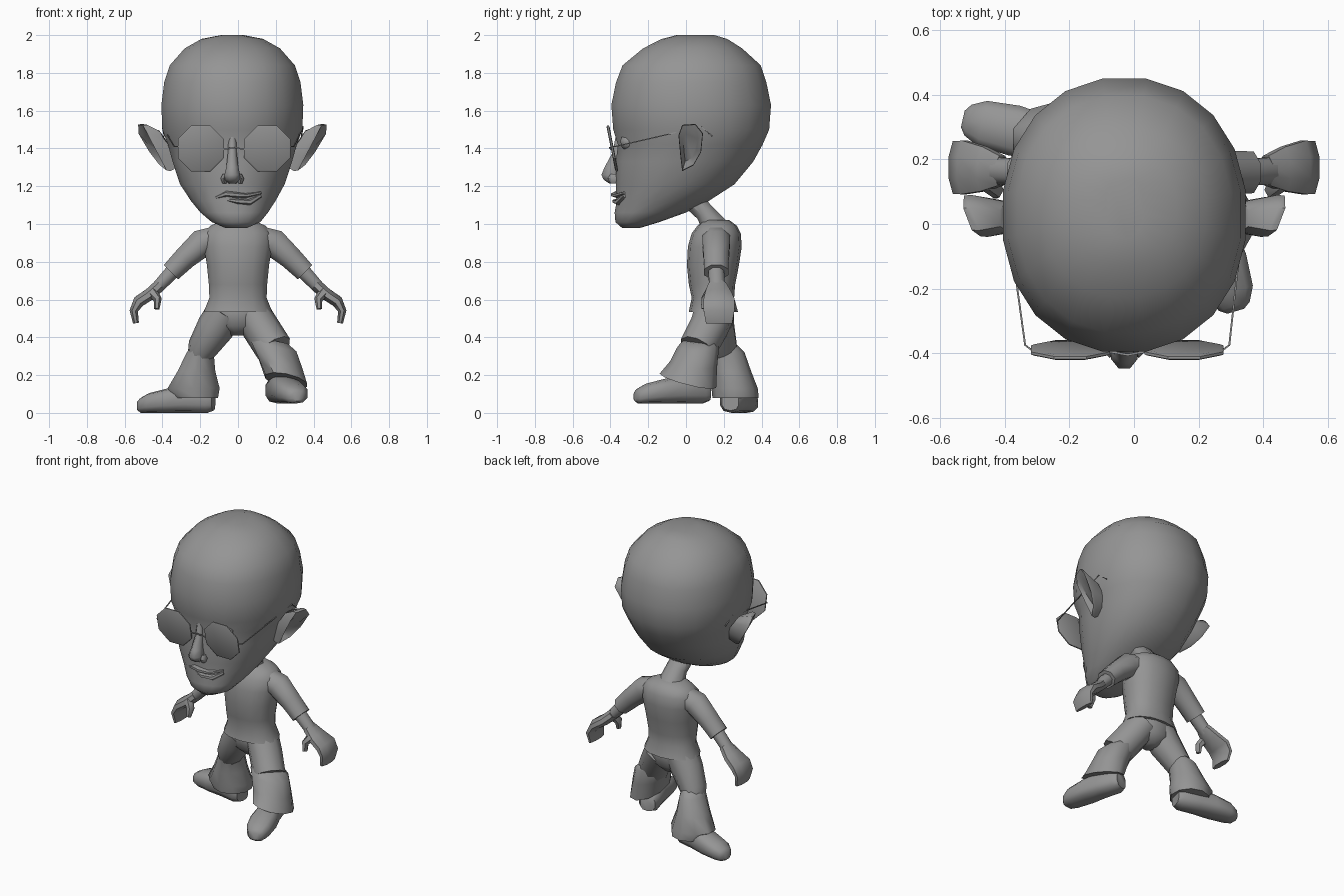
import bpy, bmesh, math
from mathutils import Vector as V

grey = bpy.data.materials.new("plain_grey")
grey.diffuse_color = (0.3, 0.3, 0.3, 1)


def finish(name, bm, angle=50):
    bmesh.ops.recalc_face_normals(bm, faces=bm.faces)
    me = bpy.data.meshes.new(name)
    bm.to_mesh(me)
    bm.free()
    ob = bpy.data.objects.new(name, me)
    bpy.context.collection.objects.link(ob)
    me.materials.append(grey)
    bpy.ops.object.select_all(action='DESELECT')
    ob.select_set(True)
    bpy.context.view_layer.objects.active = ob
    bpy.ops.object.shade_smooth_by_angle(angle=math.radians(angle))
    return ob


def loft(name, rings, n=10, power=1.0, angle=50):
    """Skin closed rings given as (centre, u axis, v axis)."""
    bm = bmesh.new()
    rows = []
    for c, u, v in rings:
        row = []
        for i in range(n):
            a = 2 * math.pi * (i + 0.5) / n
            s, k = math.sin(a), math.cos(a)
            s = math.copysign(abs(s) ** power, s)
            k = math.copysign(abs(k) ** power, k)
            row.append(bm.verts.new(V(c) + V(u) * k + V(v) * s))
        rows.append(row)
    for a, b in zip(rows, rows[1:]):
        for i in range(n):
            j = (i + 1) % n
            bm.faces.new((a[i], a[j], b[j], b[i]))
    bm.faces.new(rows[0])
    bm.faces.new(rows[-1])
    return finish(name, bm, angle)


def slices(name, data, n=14, power=1.0):
    """Level slices: z, centre x, half width, front y, back y."""
    return loft(name, [((x, (f + b) / 2, z), (w, 0, 0), (0, (b - f) / 2, 0))
                       for z, x, w, f, b in data], n, power)


def tube(name, data, n=8, ref=(0, 1, 0), angle=50):
    """Rings square to a path: point, half size along ref, other half size."""
    pts = [V(d[0]) for d in data]
    rings = []
    for i, (p, ru, rv) in enumerate(data):
        t = (pts[min(i + 1, len(pts) - 1)] - pts[max(i - 1, 0)]).normalized()
        u = (V(ref) - t * t.dot(V(ref))).normalized()
        rings.append((p, u * ru, t.cross(u) * rv))
    return loft(name, rings, n, 1.0, angle)


# Head: large skull tapering to the chin
slices("head", [
    (0.98, -0.01, 0.06, -0.34, -0.24), (1.01, -0.01, 0.13, -0.375, -0.14),
    (1.06, -0.02, 0.18, -0.38, 0.0), (1.12, -0.025, 0.225, -0.37, 0.12),
    (1.21, -0.03, 0.28, -0.375, 0.26), (1.33, -0.03, 0.32, -0.375, 0.36),
    (1.42, -0.03, 0.345, -0.365, 0.41), (1.50, -0.03, 0.375, -0.39, 0.445),
    (1.63, -0.03, 0.38, -0.40, 0.455), (1.75, -0.03, 0.365, -0.375, 0.43),
    (1.84, -0.03, 0.335, -0.34, 0.40), (1.93, -0.03, 0.255, -0.23, 0.30),
    (1.98, -0.03, 0.165, -0.13, 0.22), (2.0, -0.03, 0.06, -0.05, 0.15)], 20, 0.93)

# Nose with two nostril wings
slices("nose", [
    (1.215, -0.03, 0.022, -0.41, -0.35), (1.235, -0.03, 0.042, -0.44, -0.34),
    (1.26, -0.03, 0.045, -0.452, -0.34), (1.30, -0.03, 0.035, -0.435, -0.34),
    (1.38, -0.03, 0.025, -0.39, -0.33), (1.46, -0.03, 0.022, -0.375, -0.33)], 8)
for s, side in ((-1, "left"), (1, "right")):
    slices(side + "_nostril", [(1.215, -0.03 + s * 0.042, 0.012, -0.40, -0.35),
                               (1.24, -0.03 + s * 0.045, 0.02, -0.415, -0.34),
                               (1.265, -0.03 + s * 0.04, 0.012, -0.40, -0.35)], 6)

# Lopsided lips
tube("upper_lip", [((-0.13, -0.335, 1.135), 0.01, 0.006), ((-0.06, -0.37, 1.16), 0.022, 0.015),
                   ((-0.02, -0.375, 1.155), 0.025, 0.015), ((0.04, -0.365, 1.15), 0.022, 0.012),
                   ((0.12, -0.325, 1.165), 0.01, 0.008)], 6)
tube("lower_lip", [((-0.07, -0.35, 1.13), 0.015, 0.006), ((0.0, -0.37, 1.12), 0.022, 0.014),
                   ((0.06, -0.355, 1.115), 0.022, 0.016), ((0.12, -0.325, 1.15), 0.01, 0.01)], 6)

# Eyes and ears
EAR = [(-0.04, 1.47), (-0.02, 1.525), (0.05, 1.53), (0.09, 1.48),
       (0.08, 1.38), (0.04, 1.31), (-0.02, 1.28), (-0.03, 1.36)]
for s, side in ((-1, "left"), (1, "right")):
    ex = -0.03 + s * 0.15
    slices(side + "_eye", [(z, ex, w, -0.315 - w * 0.6, -0.26) for z, w in
                           ((1.39, 0.015), (1.41, 0.05), (1.44, 0.06), (1.465, 0.045), (1.48, 0.015))], 8)
    bm = bmesh.new()
    layers = []
    # inner root, outer rim, then a sunken inner bowl
    for k, (grow, out) in enumerate(((0.7, -0.06), (1.0, 0.0), (0.97, 0.022), (0.6, 0.0))):
        row = []
        for y, z in EAR:
            lean = 0.02 + 0.08 * (z - 1.28) / 0.25
            lean += 0.35 * (y + 0.04) if k else 0
            base = 0.32 + 0.045 * min(1, (z - 1.28) / 0.2)
            row.append(bm.verts.new((-0.03 + s * (base + lean + out - 0.02),
                                     0.02 + (y - 0.02) * grow, 1.41 + (z - 1.41) * grow)))
        layers.append(row)
    for a, b in zip(layers, layers[1:]):
        for i in range(len(EAR)):
            j = (i + 1) % len(EAR)
            bm.faces.new((a[i], a[j], b[j], b[i]))
    bm.faces.new(layers[0])
    bm.faces.new(layers[-1])
    finish(side + "_ear", bm)

# Glasses: tilted eight-sided lenses, wire bridge and temples
for s, side, cx in ((-1, "left", -0.197), (1, "right", 0.155)):
    tilt = V((0, -0.026, 0.132))
    loft(side + "_lens", [((cx, -0.39 + d, 1.40), V((0.132, 0, 0)) * f, tilt * f)
                          for d, f in ((-0.008, 0.93), (-0.004, 1), (0.004, 1), (0.008, 0.93))],
         8, 1.0, 30)
    ox = cx + s * 0.12
    tx = -0.40 if s < 0 else 0.345
    tube(side + "_temple", [((ox, -0.39, 1.41), 0.004, 0.004), ((ox + s * 0.02, -0.375, 1.41), 0.004, 0.004),
                            ((tx, 0.08, 1.515), 0.004, 0.004), ((tx - s * 0.01, 0.14, 1.465), 0.004, 0.004)],
         4, (0, 0, 1))
tube("bridge", [((-0.075, -0.395, 1.395), 0.005, 0.005), ((-0.02, -0.405, 1.405), 0.005, 0.005),
                ((0.035, -0.395, 1.395), 0.005, 0.005)], 4)

# Neck, shirt and hips
tube("neck", [((-0.01, 0.02, 1.14), 0.07, 0.06), ((0, 0.10, 1.06), 0.07, 0.055),
              ((0, 0.17, 0.96), 0.09, 0.08)], 8, (1, 0, 0))
slices("shirt", [
    (0.535, 0, 0.185, 0.015, 0.275), (0.61, 0, 0.155, 0.03, 0.255),
    (0.68, 0, 0.158, 0.015, 0.26), (0.78, 0, 0.168, 0.005, 0.28),
    (0.88, 0, 0.185, 0.01, 0.295), (0.95, 0, 0.185, 0.03, 0.29),
    (0.99, 0, 0.15, 0.06, 0.27), (1.02, 0, 0.085, 0.09, 0.23)], 14, 0.9)
slices("hips", [(0.41, 0, 0.04, 0.10, 0.20), (0.46, 0, 0.13, 0.05, 0.25),
                (0.54, 0, 0.165, 0.035, 0.26), (0.58, 0, 0.15, 0.05, 0.25)], 12)

# Arms with short sleeves and curled hands
for s, side in ((-1, "left"), (1, "right")):
    tube(side + "_sleeve", [((s * 0.13, 0.16, 0.92), 0.08, 0.07), ((s * 0.19, 0.16, 0.90), 0.08, 0.08),
                            ((s * 0.28, 0.16, 0.82), 0.072, 0.066), ((s * 0.355, 0.16, 0.745), 0.07, 0.058)], 8)
    tube(side + "_arm", [((s * 0.25, 0.16, 0.84), 0.05, 0.045), ((s * 0.35, 0.16, 0.745), 0.045, 0.042),
                         ((s * 0.43, 0.165, 0.66), 0.045, 0.035)], 8)
    tube(side + "_hand", [((s * 0.41, 0.165, 0.68), 0.05, 0.035), ((s * 0.465, 0.17, 0.63), 0.075, 0.035),
                          ((s * 0.525, 0.175, 0.59), 0.09, 0.034), ((s * 0.552, 0.175, 0.54), 0.088, 0.024),
                          ((s * 0.54, 0.175, 0.475), 0.075, 0.017)], 8)
    tube(side + "_thumb", [((s * 0.455, 0.13, 0.64), 0.03, 0.03), ((s * 0.425, 0.105, 0.60), 0.028, 0.022),
                           ((s * 0.43, 0.095, 0.55), 0.018, 0.014)], 6)

# Trousers: slim thigh, flared lower leg with a cuff step at the knee
tube("left_thigh", [((-0.07, 0.15, 0.53), 0.11, 0.10), ((-0.12, 0.16, 0.45), 0.10, 0.10),
                    ((-0.19, 0.19, 0.34), 0.085, 0.08), ((-0.21, 0.21, 0.29), 0.07, 0.06)], 10)
slices("left_lower_leg", [(0.36, -0.185, 0.06, 0.11, 0.27), (0.32, -0.20, 0.075, 0.12, 0.31),
                          (0.22, -0.22, 0.105, 0.13, 0.345), (0.13, -0.235, 0.145, 0.135, 0.38),
                          (0.08, -0.22, 0.12, 0.14, 0.385)], 10)
tube("right_thigh", [((0.07, 0.15, 0.53), 0.11, 0.10), ((0.12, 0.12, 0.45), 0.105, 0.10),
                     ((0.19, 0.06, 0.34), 0.10, 0.10)], 10)
loft("right_lower_leg", [((x, y, z), (rx, 0, -rx * 0.2), (0, ry, -ry * t)) for x, y, z, rx, ry, t in
                         ((0.175, 0.075, 0.385, 0.09, 0.09, 0), (0.19, 0.065, 0.35, 0.125, 0.11, 0),
                          (0.225, 0.04, 0.26, 0.12, 0.125, 0.1), (0.255, 0.01, 0.17, 0.115, 0.15, 0.25))], 10)


# Shoes: lofted heel to toe, with a flat sole
def shoe(name, heel, toe, base, width):
    a, b = V(heel + (base,)), V(toe + (base,))
    side = (b - a).cross(V((0, 0, 1))).normalized()
    prof = [(0, 0.6, 0.10), (0.08, 0.85, 0.14), (0.35, 0.9, 0.15), (0.6, 1.05, 0.13),
            (0.85, 0.95, 0.105), (0.96, 0.65, 0.08), (1.0, 0.35, 0.05)]
    loft(name, [(a.lerp(b, t) + V((0, 0, h / 2 + (0.012 if t in (0, 1) else 0))),
                 side * width * w, V((0, 0, h / 2))) for t, w, h in prof], 10, 0.75)


shoe("left_shoe", (-0.13, 0.235), (-0.53, 0.325), 0.0, 0.078)
shoe("right_shoe", (0.20, 0.12), (0.315, -0.27), 0.05, 0.08)
